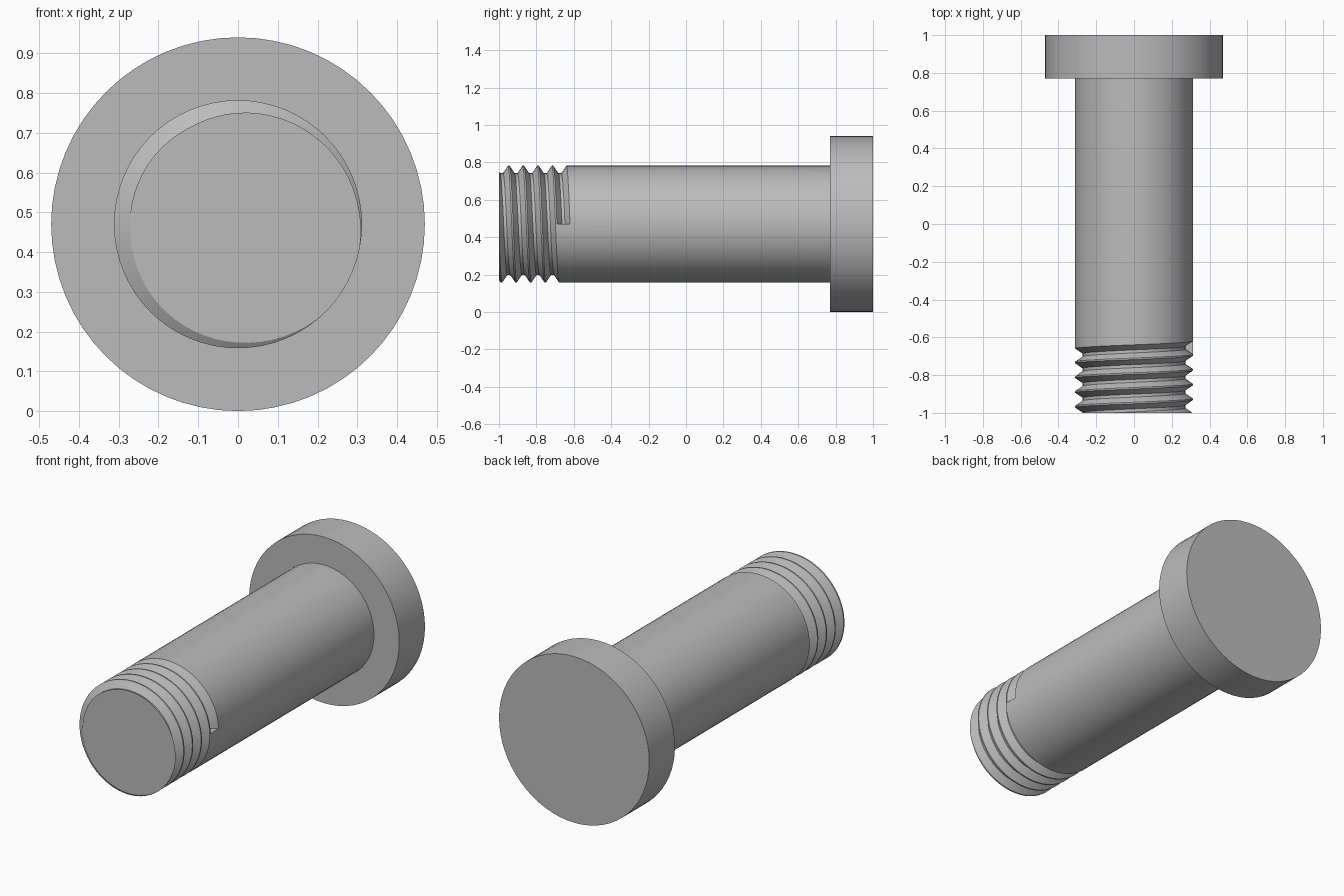
import bpy, bmesh
from math import cos, sin, pi, radians

cube = bpy.data.objects.get("Cube")
if cube:
    bpy.data.objects.remove(cube)

SEG = 64
AXIS_Z = 0.47
HEAD_R, HEAD_START = 0.47, 0.77
SHANK_R, ROOT_R = 0.312, 0.272
PITCH, TURNS = 0.078, 6
GROOVE_START, TIP = -0.655, -1.0
HALF_GROOVE, HALF_ROOT = 0.035, 0.008

steel = bpy.data.materials.new("plain grey steel")
steel.use_nodes = True
grey = (0.5, 0.5, 0.5, 1)
steel.diffuse_color = grey
steel.node_tree.nodes["Principled BSDF"].inputs["Base Color"].default_value = grey


def finish(bm, name):
    bmesh.ops.remove_doubles(bm, verts=bm.verts, dist=0.0002)
    bmesh.ops.recalc_face_normals(bm, faces=bm.faces)
    mesh = bpy.data.meshes.new(name)
    bm.to_mesh(mesh)
    bm.free()
    obj = bpy.data.objects.new(name, mesh)
    bpy.context.collection.objects.link(obj)
    mesh.materials.append(steel)
    bpy.ops.object.select_all(action='DESELECT')
    obj.select_set(True)
    bpy.context.view_layer.objects.active = obj
    bpy.ops.object.shade_smooth_by_angle(angle=radians(30))


def profile(angle):
    """Shank and groove outline at one angle, cut off at the tip."""
    points = [(HEAD_START, SHANK_R)]
    for turn in range(TURNS):
        y = GROOVE_START - PITCH * (turn + angle / (2 * pi))
        points += [(y + HALF_GROOVE, SHANK_R), (y + HALF_ROOT, ROOT_R),
                   (y - HALF_ROOT, ROOT_R), (y - HALF_GROOVE, SHANK_R)]
    cut = next(i for i, p in enumerate(points) if p[0] < TIP)
    (y0, r0), (y1, r1) = points[cut - 1], points[cut]
    end = (TIP, r0 + (r1 - r0) * (y0 - TIP) / (y0 - y1))
    return points[:cut] + [end] * (len(points) - cut)


# Threaded shank: one column of points per angle, joined into strips
bm = bmesh.new()
columns = []
for j in range(SEG + 1):
    a = 2 * pi * j / SEG
    columns.append([bm.verts.new((r * cos(a), y, AXIS_Z + r * sin(a)))
                    for y, r in profile(a)])
for j, (left, right) in enumerate(zip(columns, columns[1:])):
    for i in range(len(left) - 1):
        face = [left[i], left[i + 1], right[i + 1], right[i]]
        if i == 0 and j == SEG - 1:
            # the plain shank runs past the end of the groove here
            face[3:3] = [columns[0][4], columns[0][1]]
        bm.faces.new(face)
bm.faces.new(columns[0][1:5])                 # wall where the groove stops
bm.faces.new([c[-1] for c in columns[:-1]])   # tip
finish(bm, "threaded_shank")

# Flat round head
bm = bmesh.new()
rings = [[bm.verts.new((HEAD_R * cos(2 * pi * j / SEG), y, AXIS_Z + HEAD_R * sin(2 * pi * j / SEG)))
          for j in range(SEG)] for y in (HEAD_START, 1.0)]
for ring in rings:
    bm.faces.new(ring)
for j in range(SEG):
    k = (j + 1) % SEG
    bm.faces.new((rings[0][j], rings[0][k], rings[1][k], rings[1][j]))
finish(bm, "head")
